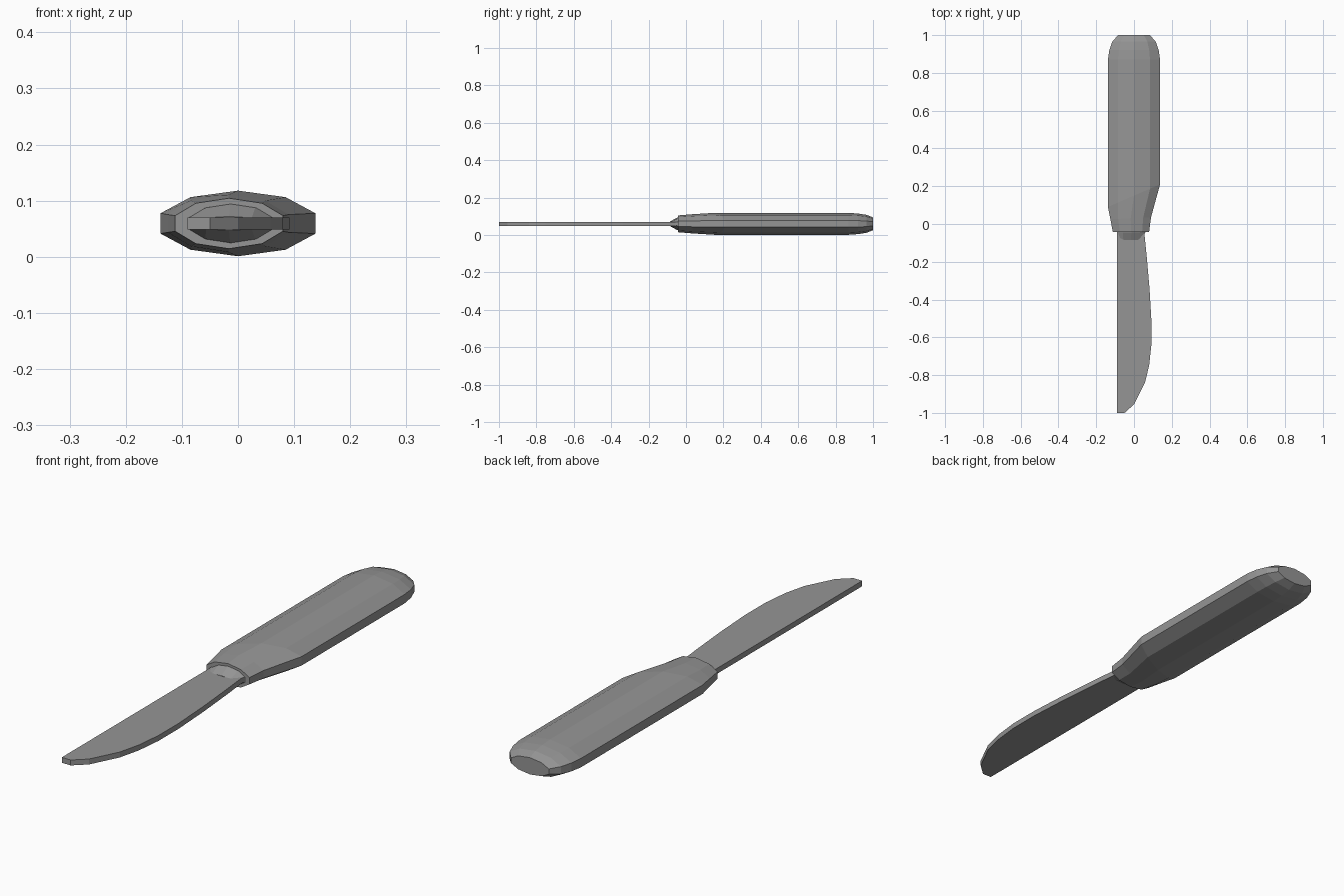
import bpy, bmesh

if "Cube" in bpy.data.objects:
    bpy.data.objects.remove(bpy.data.objects["Cube"])

MID = 0.0595
# Ten-sided cross-section, unit half width / half height, with a flat flank each side
SECTION = [(1, 0.31), (0.615, 0.8), (0, 1), (-0.615, 0.8), (-1, 0.31),
           (-1, -0.31), (-0.615, -0.8), (0, -1), (0.615, -0.8), (1, -0.31)]

grey = bpy.data.materials.new("dark_grey")
grey.diffuse_color = (0.3, 0.3, 0.3, 1)
grey.use_nodes = True
grey.node_tree.nodes["Principled BSDF"].inputs["Base Color"].default_value = grey.diffuse_color


def finish(bm, name):
    bmesh.ops.recalc_face_normals(bm, faces=bm.faces)
    mesh = bpy.data.meshes.new(name)
    bm.to_mesh(mesh)
    bm.free()
    mesh.materials.append(grey)
    ob = bpy.data.objects.new(name, mesh)
    bpy.context.collection.objects.link(ob)
    return ob


def loft(name, stations):
    """Stations: (x left, y left, x right, y right, half height)."""
    bm = bmesh.new()
    rings = []
    for xl, yl, xr, yr, h in stations:
        ring = []
        for u, v in SECTION:
            t = (u + 1) / 2
            ring.append(bm.verts.new((xl + (xr - xl) * t, yl + (yr - yl) * t, MID + v * h)))
        rings.append(ring)
    n = len(SECTION)
    for a, b in zip(rings, rings[1:]):
        for i in range(n):
            j = (i + 1) % n
            bm.faces.new((a[i], a[j], b[j], b[i]))
    bm.faces.new(rings[0])
    bm.faces.new(rings[-1])
    return finish(bm, name)


# Handle: narrow slanted neck, straight grip, rounded butt
loft("handle", [
    (-0.112, -0.042, 0.08, -0.042, 0.045),
    (-0.125, 0.025, 0.09, 0.035, 0.051),
    (-0.138, 0.09, 0.138, 0.21, 0.0585),
    (-0.138, 0.87, 0.138, 0.87, 0.0585),
    (-0.131, 0.92, 0.131, 0.92, 0.055),
    (-0.115, 0.965, 0.115, 0.965, 0.048),
    (-0.085, 1.0, 0.085, 1.0, 0.034),
])

# Collar tapering down onto the blade
loft("collar", [
    (-0.088, -0.035, 0.066, -0.035, 0.036),
    (-0.086, -0.046, 0.058, -0.046, 0.034),
    (-0.082, -0.085, 0.05, -0.085, 0.0125),
])

# Blade: flat plate with straight back and curved edge
OUTLINE = [(-0.09, -0.03), (-0.09, -1.0), (-0.05, -1.0), (0.0, -0.955),
           (0.058, -0.84), (0.08, -0.75), (0.092, -0.64), (0.092, -0.51),
           (0.082, -0.34), (0.068, -0.18), (0.053, -0.03)]
bm = bmesh.new()
base = bm.faces.new([bm.verts.new((x, y, MID - 0.011)) for x, y in OUTLINE])
top = bmesh.ops.extrude_face_region(bm, geom=[base], use_keep_orig=True)
bmesh.ops.translate(bm, vec=(0, 0, 0.022),
                    verts=[g for g in top["geom"] if isinstance(g, bmesh.types.BMVert)])
finish(bm, "blade")
